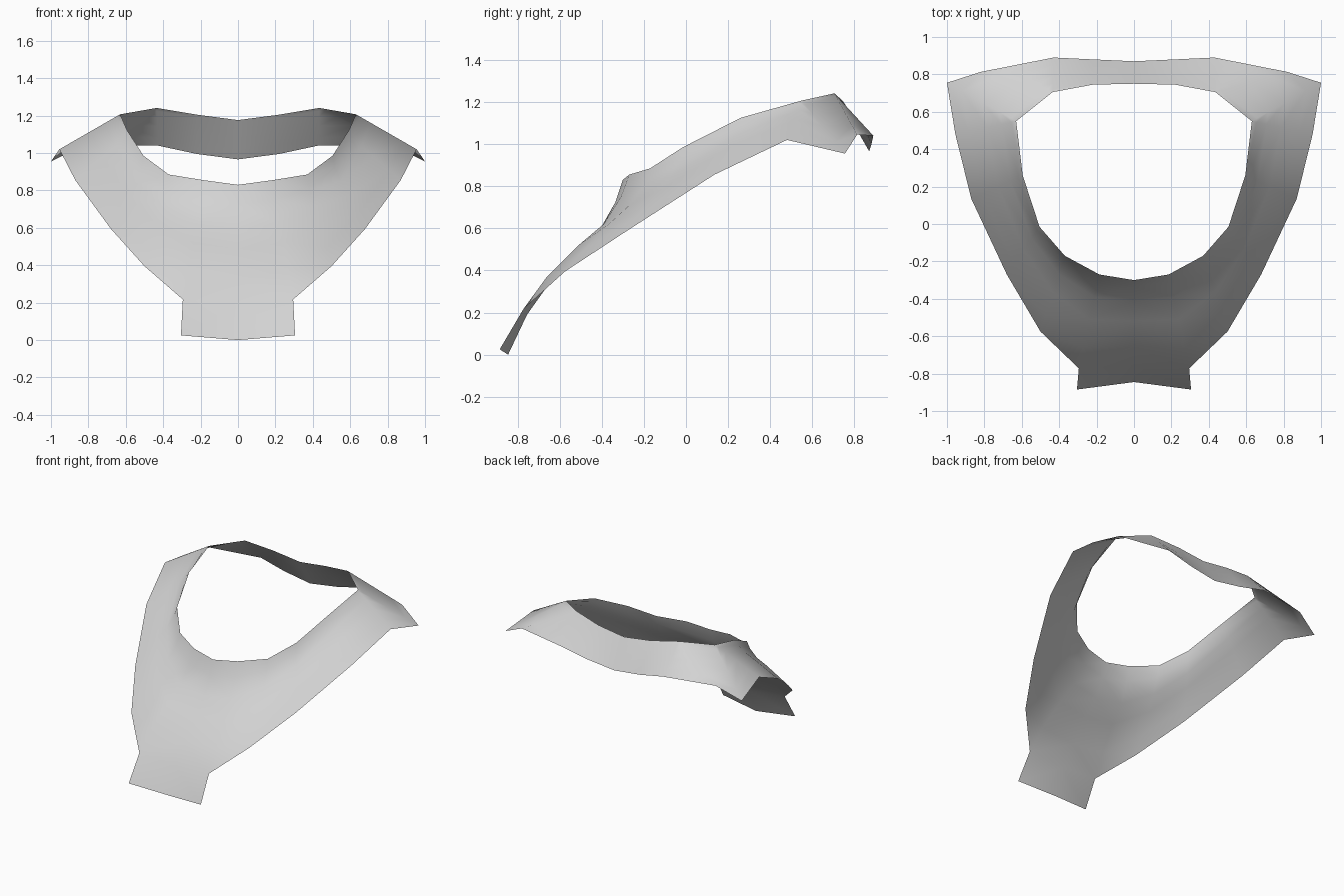
import bpy, bmesh
from mathutils import Vector

if "Cube" in bpy.data.objects:
    bpy.data.objects.remove(bpy.data.objects["Cube"])

# Stations round the right half, front centre to back centre:
# neckline point, hem point, neck steepness, lower bulge
STATIONS = [
    ((0, -.30, .83), (0, -.755, .19), 1, .5),
    ((.185, -.27, .855), (.295, -.772, .217), 1, .8),
    ((.37, -.17, .885), (.50, -.575, .395), .9, .2),
    ((.505, -.015, .985), (.68, -.27, .595), .9, 0),
    ((.595, .26, 1.125), (.87, .135, .855), .7, 0),
    ((.63, .55, 1.207), (.955, .48, 1.02), 0, 0),
    ((.63, .55, 1.207), (1.0, .755, .955), 0, 0),
    ((.435, .705, 1.241), (.82, .813, 1.045), 0, 0),
    ((.435, .705, 1.241), (.43, .89, 1.04), 0, 0),
    ((.22, .745, 1.205), (.22, .88, .995), 0, 0),
    ((0, .75, 1.176), (0, .87, .966), 0, 0),
]
# Cross-section: outward fraction, extra drop at the neck, lift of the lower bulge
SECTION = [(0, 0, 0), (.077, .087, 0), (.24, .127, 0),
           (.48, .07, -.03), (.78, .03, -.06), (1, 0, 0)]
# Lower edge of the front tab
TAB = [(0, -.845, 0), (.305, -.885, .025)]

bm = bmesh.new()


def section(inner, outer, steep, bulge):
    a, b = Vector(inner), Vector(outer)
    row = []
    for u, neck, low in SECTION:
        p = a.lerp(b, u)
        p.z += (b.z - a.z) * (neck * steep + low * bulge)
        row.append(bm.verts.new(p))
    return row


# Collar surface
rows = [section(*s) for s in STATIONS]
for r, s in zip(rows, rows[1:]):
    for i in range(len(SECTION) - 1):
        bm.faces.new((r[i], r[i + 1], s[i + 1], s[i]))

# Front tab
t0, t1 = [bm.verts.new(p) for p in TAB]
bm.faces.new((rows[0][-1], t0, t1, rows[1][-1]))

bmesh.ops.remove_doubles(bm, verts=bm.verts, dist=.0005)
for f in bm.faces:
    f.smooth = True

mesh = bpy.data.meshes.new("collar")
bm.to_mesh(mesh)
bm.free()
collar = bpy.data.objects.new("collar", mesh)
bpy.context.collection.objects.link(collar)

# Left half
mirror = collar.modifiers.new("mirror", 'MIRROR')
mirror.use_clip = True
mirror.merge_threshold = .001

grey = bpy.data.materials.new("light grey")
grey.diffuse_color = (.65, .65, .65, 1)
grey.use_nodes = True
grey.node_tree.nodes["Principled BSDF"].inputs["Base Color"].default_value = grey.diffuse_color
mesh.materials.append(grey)
